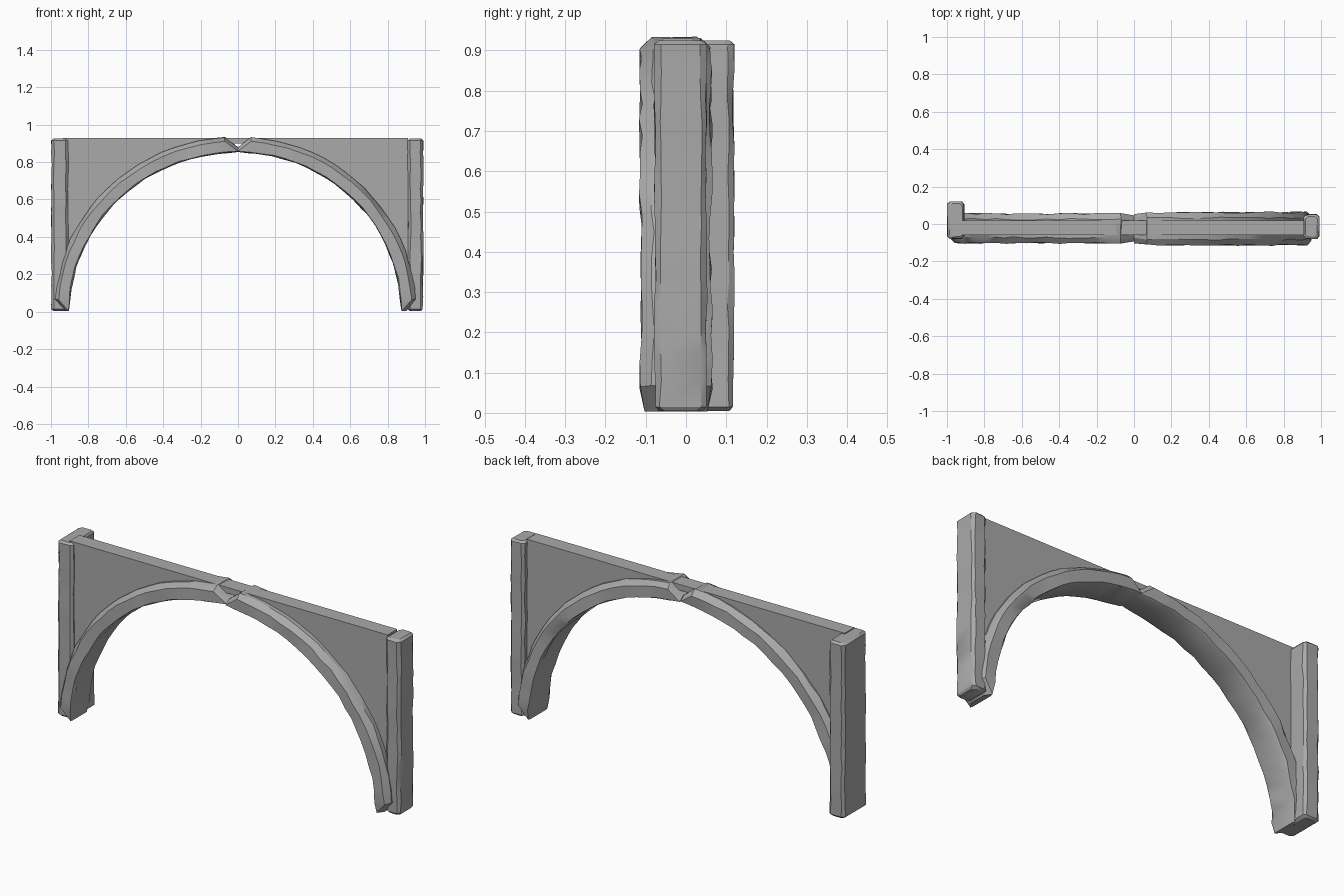
import bpy, bmesh, math, random
from mathutils import Vector

random.seed(4)
old = bpy.data.objects.get("Cube")
if old:
    bpy.data.objects.remove(old)

stone = bpy.data.materials.new("grey_stone")
stone.use_nodes = True
GREY = (0.4, 0.4, 0.4, 1)
stone.diffuse_color = GREY
stone.node_tree.nodes["Principled BSDF"].inputs["Base Color"].default_value = GREY


def finish(name, bm, smooth=True):
    bmesh.ops.recalc_face_normals(bm, faces=bm.faces)
    mesh = bpy.data.meshes.new(name)
    bm.to_mesh(mesh)
    bm.free()
    mesh.materials.append(stone)
    obj = bpy.data.objects.new(name, mesh)
    bpy.context.collection.objects.link(obj)
    if smooth:
        bpy.ops.object.select_all(action='DESELECT')
        obj.select_set(True)
        bpy.context.view_layer.objects.active = obj
        bpy.ops.object.shade_smooth_by_angle(angle=math.radians(32))
    return obj


def loft(name, rings):
    """Skin a list of equal closed rings and cap both ends."""
    bm = bmesh.new()
    loops = [[bm.verts.new(p) for p in ring] for ring in rings]
    for a, b in zip(loops, loops[1:]):
        for i in range(len(a)):
            j = (i + 1) % len(a)
            bm.faces.new((a[i], a[j], b[j], b[i]))
    bm.faces.new(loops[0])
    bm.faces.new(loops[-1])
    return finish(name, bm)


def wobble(amount):
    return random.uniform(-amount, amount)


def chamfered(u0, u1, v0, v1, cuts):
    """Rectangle outline with one cut size per corner, going round."""
    a, b, c, d = cuts
    return [(u0 + a, v0), (u1 - b, v0), (u1, v0 + b), (u1, v1 - c),
            (u1 - c, v1), (u0 + d, v1), (u0, v1 - d), (u0, v0 + a)]


def arch_half(name, side, foot_in, foot_out, front, back):
    """Worn quarter ring from the foot up to the crown joint."""
    steps = 22
    rings = []
    for k in range(steps + 1):
        t = k / steps
        angle = t * math.pi / 2
        shrink = 0.009 if k in (0, steps) else 0
        section = chamfered(shrink, 1 - shrink * 8, front + shrink, back - shrink,
                            (0.012, 0.03, 0.03, 0.012))
        ring = []
        for u, y in section:
            # u runs from the inside radius to the outside one
            if 0 < u < 0.5:
                u *= 5
            elif 0.5 < u < 1:
                u = 1 - (1 - u) * 9
            rx = foot_in + (foot_out - foot_in) * u
            rz = 0.85 + 0.085 * u
            x = side * rx * math.cos(angle)
            z = rz * math.sin(angle)
            w = 0.004 if 0 < k < steps else 0
            ring.append(Vector((x + wobble(w), y + wobble(w * 1.2),
                                max(0.004, z + wobble(w / 2)))))
        rings.append(ring)
    return loft(name, rings)


def post(name, x0, x1, y0, y1, z0, z1):
    """Upright with worn, chamfered edges."""
    steps = 14
    rings = []
    for k in range(-1, steps + 2):
        end = k in (-1, steps + 1)
        inset = 0.010 if end else 0
        t = min(max(k / steps, 0), 1)
        z = z0 + 0.01 + (z1 - z0 - 0.02) * t
        if end:
            z = z0 if k < 0 else z1
        ring = chamfered(x0 + inset, x1 - inset, y0 + inset, y1 - inset, [0.013] * 4)
        w = 0.001 if end else 0.003
        rings.append([Vector((x + wobble(w), y + wobble(w), z)) for x, y in ring])
    return loft(name, rings)


def spandrel(name, side, reach, rx, rz, top):
    """Flat infill above the arch."""
    start = math.acos(reach / rx)
    count = 24
    outline = [(side * reach, top)]
    for k in range(count + 1):
        a = start + (math.pi / 2 - start) * k / count
        outline.append((side * rx * math.cos(a), rz * math.sin(a)))
    outline.append((0, top))
    bm = bmesh.new()
    face = bm.faces.new([bm.verts.new((x, -0.06, z)) for x, z in outline])
    out = bmesh.ops.extrude_face_region(bm, geom=[face])
    moved = [g for g in out["geom"] if isinstance(g, bmesh.types.BMVert)]
    bmesh.ops.translate(bm, verts=moved, vec=(0, 0.08, 0))
    return finish(name, bm, smooth=False)


# Arch ring in two pieces meeting at the crown
arch_half("right_arch_half", -1, 0.90, 0.985, -0.102, 0.055)
arch_half("left_arch_half", 1, 0.87, 0.955, -0.112, 0.062)

# Infill panels
spandrel("right_panel", -1, 0.935, 0.95, 0.90, 0.93)
spandrel("left_panel", 1, 0.91, 0.92, 0.90, 0.93)

# End posts, the right one standing further back
post("right_post", -0.997, -0.908, -0.078, 0.118, 0.005, 0.925)
post("left_post", 0.908, 0.99, -0.077, 0.05, 0.005, 0.925)
